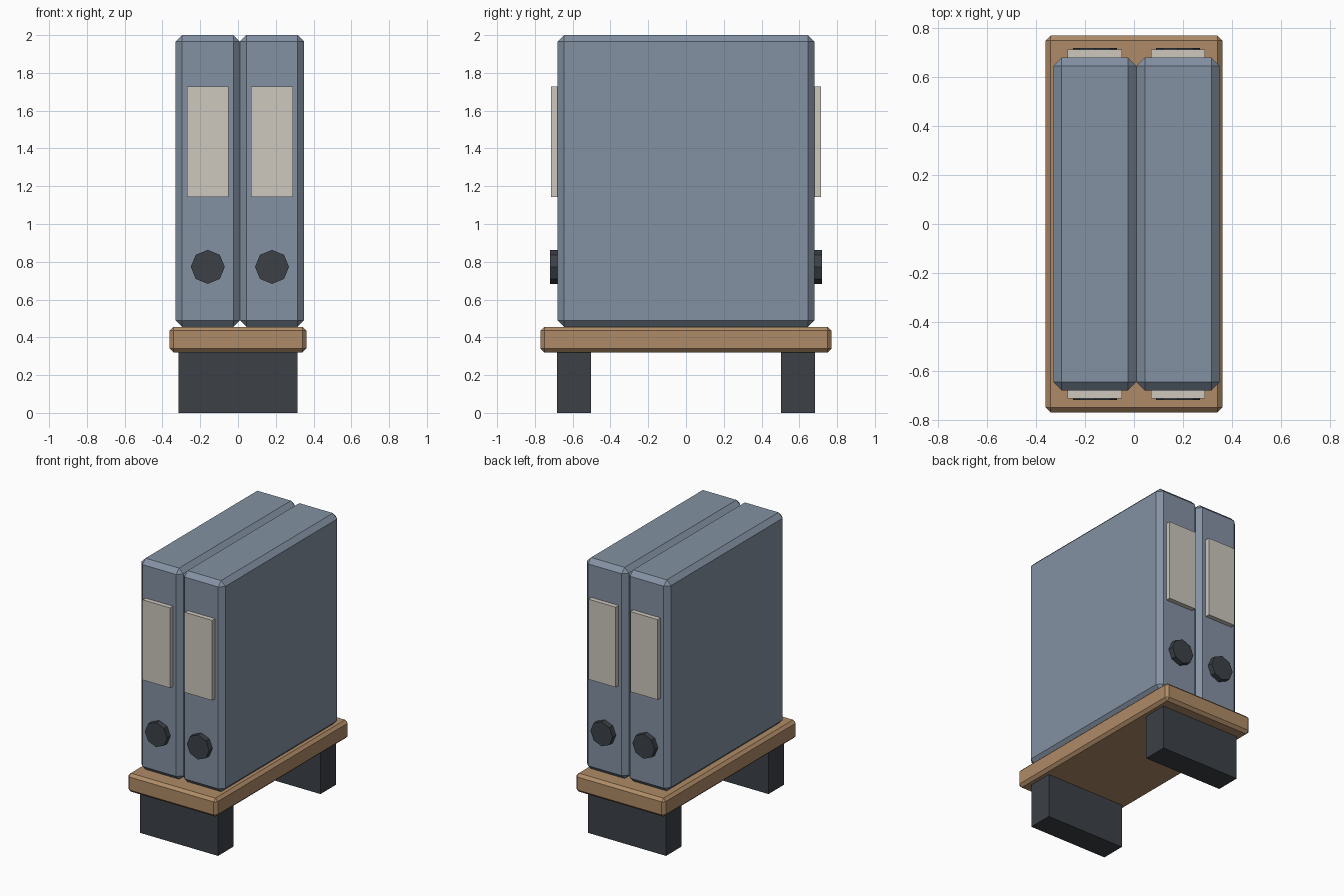
import bpy
import math

cube = bpy.data.objects.get("Cube")
if cube:
    bpy.data.objects.remove(cube, do_unlink=True)


def material(name, rgb):
    mat = bpy.data.materials.new(name)
    mat.use_nodes = True
    colour = (*rgb, 1)
    mat.diffuse_color = colour
    bsdf = next(n for n in mat.node_tree.nodes if n.type == "BSDF_PRINCIPLED")
    bsdf.inputs["Base Color"].default_value = colour
    return mat


blue = material("slate blue", (0.23, 0.285, 0.365))
wood = material("light wood", (0.43, 0.26, 0.135))
paper = material("warm paper", (0.61, 0.58, 0.52))
dark = material("charcoal", (0.045, 0.052, 0.062))


def box(name, centre, size, mat, bevel=0):
    bpy.ops.mesh.primitive_cube_add(size=1, location=centre)
    obj = bpy.context.object
    obj.name = name
    obj.scale = size
    bpy.ops.object.transform_apply(location=False, rotation=False, scale=True)
    obj.data.materials.append(mat)
    if bevel:
        mod = obj.modifiers.new("chamfer", "BEVEL")
        mod.width = bevel
        mod.segments = 1
    return obj


# Wooden board on two block feet
box("board", (0, 0, 0.388), (0.724, 1.54, 0.135), wood, 0.02)
for end, side in (("front", -1), ("back", 1)):
    box(end + "_foot", (0, side * 0.592, 0.161), (0.632, 0.18, 0.322), dark)

# Two binders, each with a label and finger hole on both ends
for which, x in (("right", -0.16), ("left", 0.18)):
    box(which + "_binder", (x, 0, 1.228), (0.34, 1.36, 1.544), blue, 0.034)
    for end, side in (("front", -1), ("back", 1)):
        box(f"{which}_{end}_label", (x, side * 0.694, 1.435), (0.222, 0.04, 0.586), paper)
        bpy.ops.mesh.primitive_cylinder_add(
            vertices=8, radius=0.09, depth=0.06,
            location=(x, side * 0.689, 0.773), rotation=(math.pi / 2, 0, 0))
        hole = bpy.context.object
        hole.name = f"{which}_{end}_finger_hole"
        hole.data.materials.append(dark)
